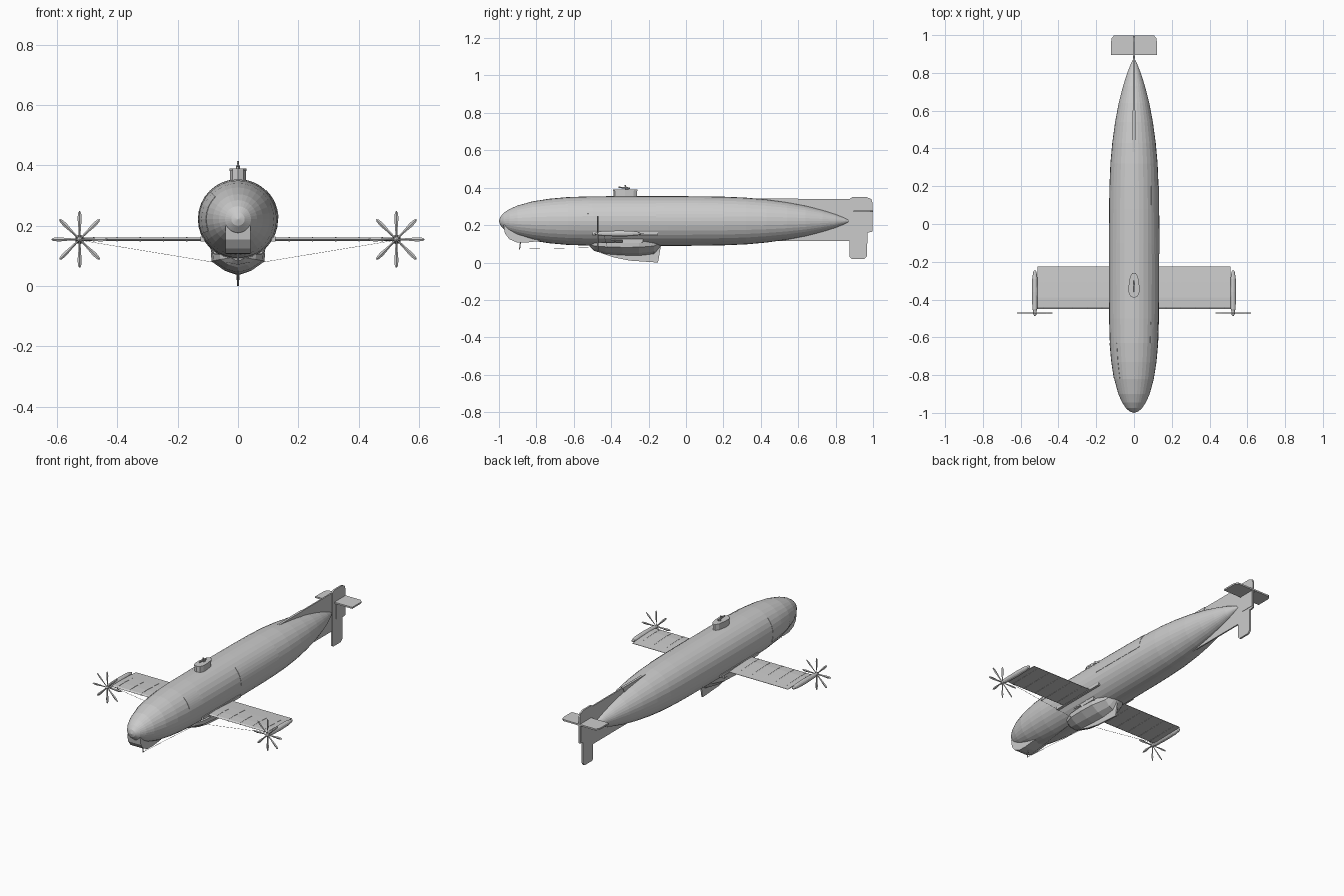
import bpy, bmesh, math
from mathutils import Vector

if "Cube" in bpy.data.objects:
    bpy.data.objects.remove(bpy.data.objects["Cube"])

ZC = 0.222  # hull axis height
PROFILE = [(-1, 0), (-0.993, 0.022), (-0.975, 0.043), (-0.945, 0.063), (-0.9, 0.083), (-0.82, 0.105),
           (-0.73, 0.119), (-0.63, 0.128), (-0.5, 0.132), (-0.3, 0.133), (-0.1, 0.133), (0.08, 0.132),
           (0.2, 0.130), (0.32, 0.125), (0.43, 0.115), (0.54, 0.100), (0.64, 0.081), (0.73, 0.058),
           (0.8, 0.036), (0.85, 0.016), (0.88, 0)]


def finish(name, bm):
    bmesh.ops.remove_doubles(bm, verts=bm.verts, dist=1e-5)
    bmesh.ops.recalc_face_normals(bm, faces=bm.faces)
    me = bpy.data.meshes.new(name)
    bm.to_mesh(me)
    bm.free()
    ob = bpy.data.objects.new(name, me)
    bpy.context.collection.objects.link(ob)
    return ob


def loft(name, rings, closed=True):
    bm = bmesh.new()
    vs = [[bm.verts.new(p) for p in r] for r in rings]
    n = len(rings[0])
    for a, b in zip(vs, vs[1:]):
        for i in range(n if closed else n - 1):
            j = (i + 1) % n
            bm.faces.new((a[i], a[j], b[j], b[i]))
    if closed:
        bm.faces.new(vs[0])
        bm.faces.new(vs[-1])
    bmesh.ops.dissolve_degenerate(bm, edges=bm.edges, dist=1e-6)
    return finish(name, bm)


def lathe(name, prof, x, z, sides):
    return loft(name, [[(x + max(r, 1e-4) * math.cos(math.tau * i / sides), y,
                         z + max(r, 1e-4) * math.sin(math.tau * i / sides)) for i in range(sides)]
                       for y, r in prof])


def slab(name, pts, axis, lo, hi):
    # extrude a 2D outline along x (outline in y,z) or z (outline in x,y)
    put = (lambda p, t: (t, p[0], p[1])) if axis == 'x' else (lambda p, t: (p[0], p[1], t))
    return loft(name, [[put(p, t) for p in pts] for t in (lo, hi)])


def box(name, x0, x1, y0, y1, z0, z1):
    return slab(name, [(x0, y0), (x1, y0), (x1, y1), (x0, y1)], 'z', z0, z1)


def rod(name, a, b, r, sides=6):
    a, b = Vector(a), Vector(b)
    d = (b - a).normalized()
    u = d.orthogonal().normalized()
    v = d.cross(u)
    return loft(name, [[p + r * (u * math.cos(math.tau * i / sides) + v * math.sin(math.tau * i / sides))
                        for i in range(sides)] for p in (a, b)])


def hull_radius(y):
    for (y0, r0), (y1, r1) in zip(PROFILE, PROFILE[1:]):
        if y0 <= y <= y1:
            return r0 + (r1 - r0) * (y - y0) / (y1 - y0)
    return 0


def hull_panel(name, y0, y1, a0, a1, side):
    # thin plate hugging the hull between two angles
    rows = []
    for k in range(9):
        y = y0 + (y1 - y0) * k / 8
        r = hull_radius(y)
        arc = [math.radians(a0 + (a1 - a0) * i / 6) for i in range(7)]
        ring = [(a, r + 0.0015) for a in arc] + [(a, r - 0.003) for a in reversed(arc)]
        rows.append([(side * q * math.cos(a), y, ZC + q * math.sin(a)) for a, q in ring])
    return loft(name, rows)


# Main envelope and its flush hatches
lathe("hull", PROFILE, 0, ZC, 32)
hull_panel("side_hatch_long", -0.16, 0.2, 1, 46, 1)
hull_panel("side_hatch_small", -0.63, -0.52, 17, 48, 1)
hull_panel("bow_panel", -0.82, -0.63, -22, 45, -1)

# Chin observation pod and its mast
chin = [(-0.975, 0.2), (-0.968, 0.155), (-0.945, 0.125), (-0.905, 0.108), (-0.86, 0.106), (-0.78, 0.115), (-0.8, 0.2)]
slab("chin_pod", chin, 'x', -0.042, 0.042)
rod("chin_mast", (0, -0.885, 0.11), (0, -0.89, 0.07), 0.003)

# Tail: long vertical fin, rudder, tailplane
slab("tail_fin", [(0.3, 0.34), (0.88, 0.34), (0.88, 0.115), (0.44, 0.115)], 'x', -0.004, 0.004)
slab("rudder", [(0.875, 0.34), (0.89, 0.35), (0.965, 0.35), (0.99, 0.34), (0.997, 0.32), (0.997, 0.165),
                (0.97, 0.16), (0.968, 0.035), (0.955, 0.02), (0.885, 0.02), (0.875, 0.03)], 'x', -0.005, 0.005)
slab("rudder_panel", [(0.91, 0.272), (0.994, 0.272), (0.994, 0.175), (0.91, 0.175)], 'x', -0.007, 0.007)
slab("dorsal_ridge", [(0.38, 0.342), (0.6, 0.342), (0.58, 0.3), (0.4, 0.3)], 'x', -0.007, 0.007)
half = [(0.121, 0.895), (0.121, 0.965), (0.118, 0.985), (0.105, 0.999)]
slab("tailplane", half + [(-x, y) for x, y in reversed(half)], 'z', 0.27, 0.279)

# Conning tower with periscope and guard rail
tower = [(0, -0.388), (0.018, -0.38), (0.027, -0.36), (0.027, -0.325), (0.02, -0.28), (0.008, -0.262)]
outline = tower + [(-x, y) for x, y in reversed(tower[1:])]
slab("conning_tower", outline, 'z', 0.34, 0.388)
slab("tower_rim", [(x * 1.05, y * 1.05 + 0.016) for x, y in outline], 'z', 0.382, 0.39)
rod("periscope", (0, -0.32, 0.385), (0, -0.325, 0.415), 0.004)
rod("tower_gun", (0, -0.3, 0.398), (0, -0.36, 0.402), 0.004)
rod("gun_mount", (0, -0.315, 0.385), (0, -0.315, 0.4), 0.007, 8)

# Wing, mirrored engine pods, propellers and bracing wires
wing = [(-0.45, 0.155), (-0.44, 0.1605), (-0.39, 0.162), (-0.31, 0.159), (-0.225, 0.154),
        (-0.225, 0.152), (-0.31, 0.151), (-0.44, 0.149)]
slab("wing", wing, 'x', -0.51, 0.51)
box("wing_root_plate", -0.124, 0.124, -0.5, -0.15, 0.148, 0.164)
for s, side in ((1, "right"), (-1, "left")):
    for i in range(5):
        x = s * (0.17 + 0.077 * i)
        slab(f"{side}_wing_rib_{i}", [(y, 0.155 + (z - 0.155) * 1.2) for y, z in wing], 'x', x - 0.002, x + 0.002)
    px = s * 0.525
    lathe(f"{side}_engine_pod", [(-0.462, 0.009), (-0.45, 0.013), (-0.36, 0.0155), (-0.29, 0.014),
                                 (-0.255, 0.009), (-0.243, 0.002)], px, 0.155, 12)
    lathe(f"{side}_propeller_hub", [(-0.488, 0.002), (-0.48, 0.008), (-0.46, 0.01)], px, 0.155, 12)
    for k in range(8):
        a = math.tau * k / 8
        blade = [(0.006, 0.003), (0.035, 0.004), (0.07, 0.007), (0.088, 0.005), (0.094, 0.001)]
        rings = []
        for r, w in blade:
            sec = [(w, 0.001), (0, 0.003), (-w, -0.001), (0, -0.003)]
            rings.append([(px + r * math.cos(a) - t * math.sin(a), -0.472 + d,
                           0.155 + r * math.sin(a) + t * math.cos(a)) for t, d in sec])
        loft(f"{side}_propeller_blade_{k}", rings)
    rod(f"{side}_wing_wire", (s * 0.51, -0.44, 0.15), (s * 0.085, -0.42, 0.08), 0.0008, 4)
    rod(f"{side}_bow_wire", (0, -0.89, 0.072), (s * 0.04, -0.5, 0.08), 0.0008, 4)

# Boat-shaped gondola: y, half width, keel z, deck z
rings = []
for y, w, zb, zt in [(-0.515, 0.025, 0.085, 0.1), (-0.49, 0.06, 0.062, 0.105), (-0.43, 0.084, 0.045, 0.108),
                     (-0.34, 0.09, 0.038, 0.108), (-0.25, 0.086, 0.036, 0.11), (-0.17, 0.06, 0.045, 0.115),
                     (-0.115, 0.03, 0.11, 0.125)]:
    h = zt - zb
    right = [(w, zt), (w * 0.97, zb + h * 0.62), (w * 0.5, zb + h * 0.2)]
    rings.append([(x, y, z) for x, z in right + [(0, zb)] + [(-x, z) for x, z in reversed(right)]])
loft("gondola", rings)
slab("gondola_keel", [(-0.46, 0.052), (-0.38, 0.026), (-0.3, 0.01), (-0.15, 0.0), (-0.145, 0.025),
                      (-0.135, 0.085), (-0.3, 0.06)], 'x', -0.004, 0.004)

# Deck fittings along both gondola sides
for s, side in ((1, "right"), (-1, "left")):
    for i, y in enumerate((-0.47, -0.38, -0.29, -0.2)):
        x = 0.08 if i in (1, 2) else 0.06
        rod(f"{side}_gondola_strut_{i}", (s * x, y, 0.105), (s * 0.1, y, 0.15), 0.003)
    rod(f"{side}_deck_gun", (s * 0.084, -0.4, 0.124), (s * 0.084, -0.27, 0.124), 0.006, 8)
    box(f"{side}_deck_engine", s * 0.06, s * 0.09, -0.34, -0.23, 0.105, 0.132)
    slab(f"{side}_stern_rail", [(-0.25, 0.105), (-0.12, 0.12), (-0.13, 0.128), (-0.25, 0.118)], 'x',
         s * 0.035, s * 0.04)
